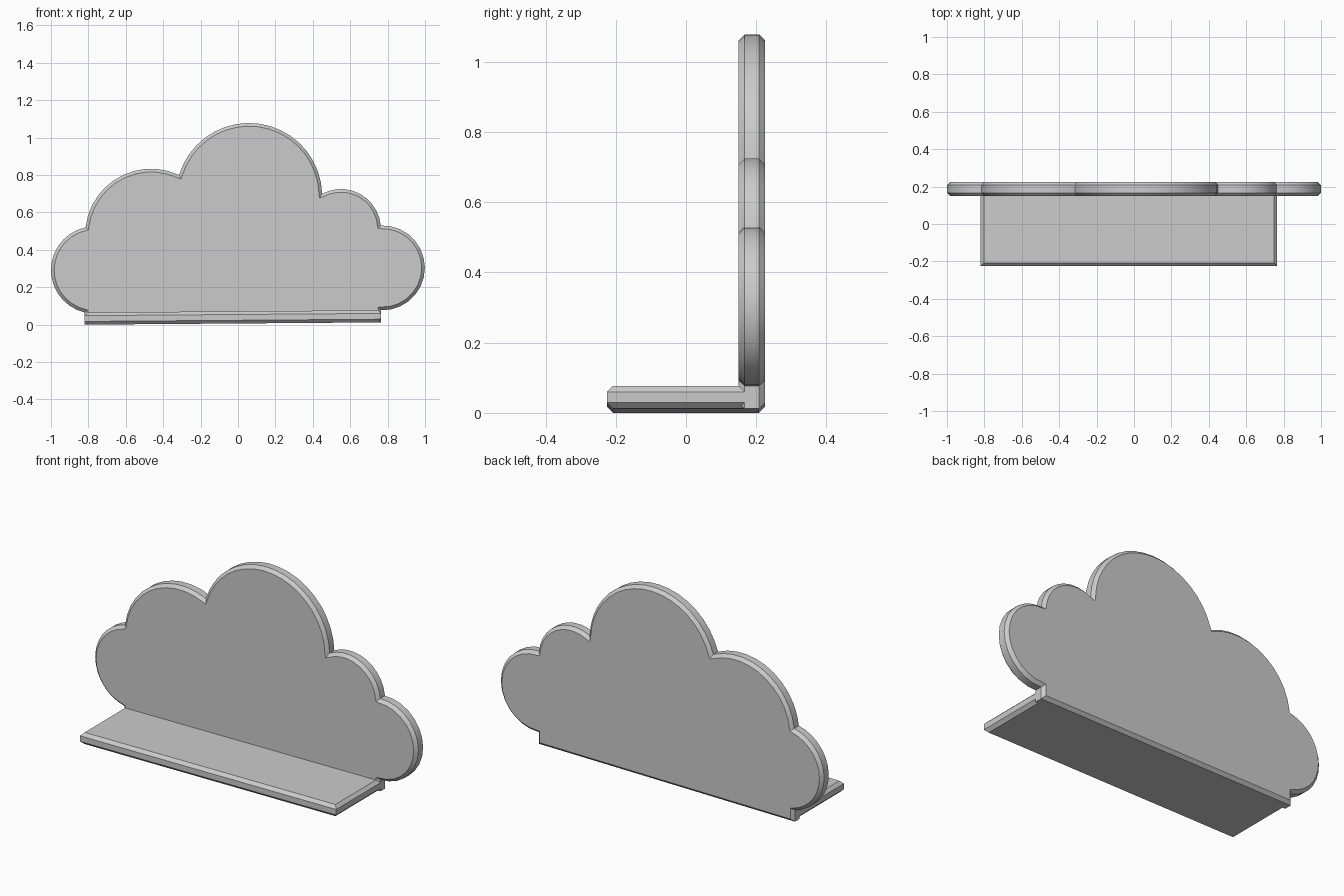
import bpy, bmesh, math
from mathutils import Vector

if "Cube" in bpy.data.objects:
    bpy.data.objects.remove(bpy.data.objects["Cube"])

CHAMFER = 0.017


def arc(a, via, b, n):
    """Points on the circle through a, via, b, going from a to b."""
    a, v, b = Vector(a), Vector(via), Vector(b)
    d = 2 * (a.x * (v.y - b.y) + v.x * (b.y - a.y) + b.x * (a.y - v.y))
    aa, vv, bb = a.dot(a), v.dot(v), b.dot(b)
    c = Vector(((aa * (v.y - b.y) + vv * (b.y - a.y) + bb * (a.y - v.y)) / d,
                (aa * (b.x - v.x) + vv * (a.x - b.x) + bb * (v.x - a.x)) / d))
    r = (a - c).length
    t0 = math.atan2(a.y - c.y, a.x - c.x)
    t1 = math.atan2(b.y - c.y, b.x - c.x)
    sweep = (t0 - t1) % (2 * math.pi)      # always clockwise
    return [(c.x + r * math.cos(t0 - sweep * i / n),
             c.y + r * math.sin(t0 - sweep * i / n)) for i in range(n + 1)]


def slab(name, outline, y0, y1, bevel_test):
    """Extrude an xz outline from y0 to y1 and chamfer the chosen edges."""
    bm = bmesh.new()
    face = bm.faces.new([bm.verts.new((x, y0, z)) for x, z in outline])
    ext = bmesh.ops.extrude_face_region(bm, geom=[face], use_keep_orig=True)
    moved = [g for g in ext["geom"] if isinstance(g, bmesh.types.BMVert)]
    bmesh.ops.translate(bm, verts=moved, vec=(0, y1 - y0, 0))
    bmesh.ops.recalc_face_normals(bm, faces=bm.faces)
    edges = [e for e in bm.edges if bevel_test(e.verts[0].co, e.verts[1].co)]
    bmesh.ops.bevel(bm, geom=edges, offset=CHAMFER, offset_type='OFFSET',
                    segments=1, profile=0.5, affect='EDGES', clamp_overlap=False)
    bmesh.ops.recalc_face_normals(bm, faces=bm.faces)
    mesh = bpy.data.meshes.new(name)
    bm.to_mesh(mesh)
    bm.free()
    ob = bpy.data.objects.new(name, mesh)
    bpy.context.collection.objects.link(ob)
    bpy.ops.object.select_all(action='DESELECT')
    ob.select_set(True)
    bpy.context.view_layer.objects.active = ob
    bpy.ops.object.shade_smooth_by_angle(angle=math.radians(25))
    return ob


# Slightly tilted shelf end profile corners
LEFT, RIGHT = -0.82, 0.765
bottom_l, bottom_r = (LEFT, 0.0), (RIGHT, 0.012)
top_l, top_r = (LEFT, 0.065), (RIGHT, 0.077)

# Cloud back panel: five lobes, then down to the shelf underside
lobes = [
    (top_l, (-1.0, 0.29), (-0.815, 0.52), 14),
    ((-0.815, 0.52), (-0.45, 0.833), (-0.315, 0.80), 11),
    ((-0.315, 0.80), (0.065, 1.078), (0.45, 0.70), 18),
    ((0.45, 0.70), (0.55, 0.725), (0.763, 0.53), 10),
    ((0.763, 0.53), (0.999, 0.31), top_r, 14),
]
outline = []
for a, v, b, n in lobes:
    outline += arc(a, v, b, n)[:-1]
outline += [top_r, bottom_r, bottom_l]
slab("cloud_back_panel", outline, 0.15, 0.225,
     lambda a, b: abs(a.y - b.y) < 1e-4)

# Shelf board: chamfered along the front and both ends, back end buried in panel
BACK = 0.2


def shelf_edge(a, b):
    at_front = a.y < 0 and b.y < 0
    end_run = abs(a.y - b.y) > 0.1
    front_run = at_front and abs(a.x - b.x) > 0.1
    return end_run or front_run


slab("shelf_board", [top_l, top_r, bottom_r, bottom_l], -0.225, BACK, shelf_edge)
